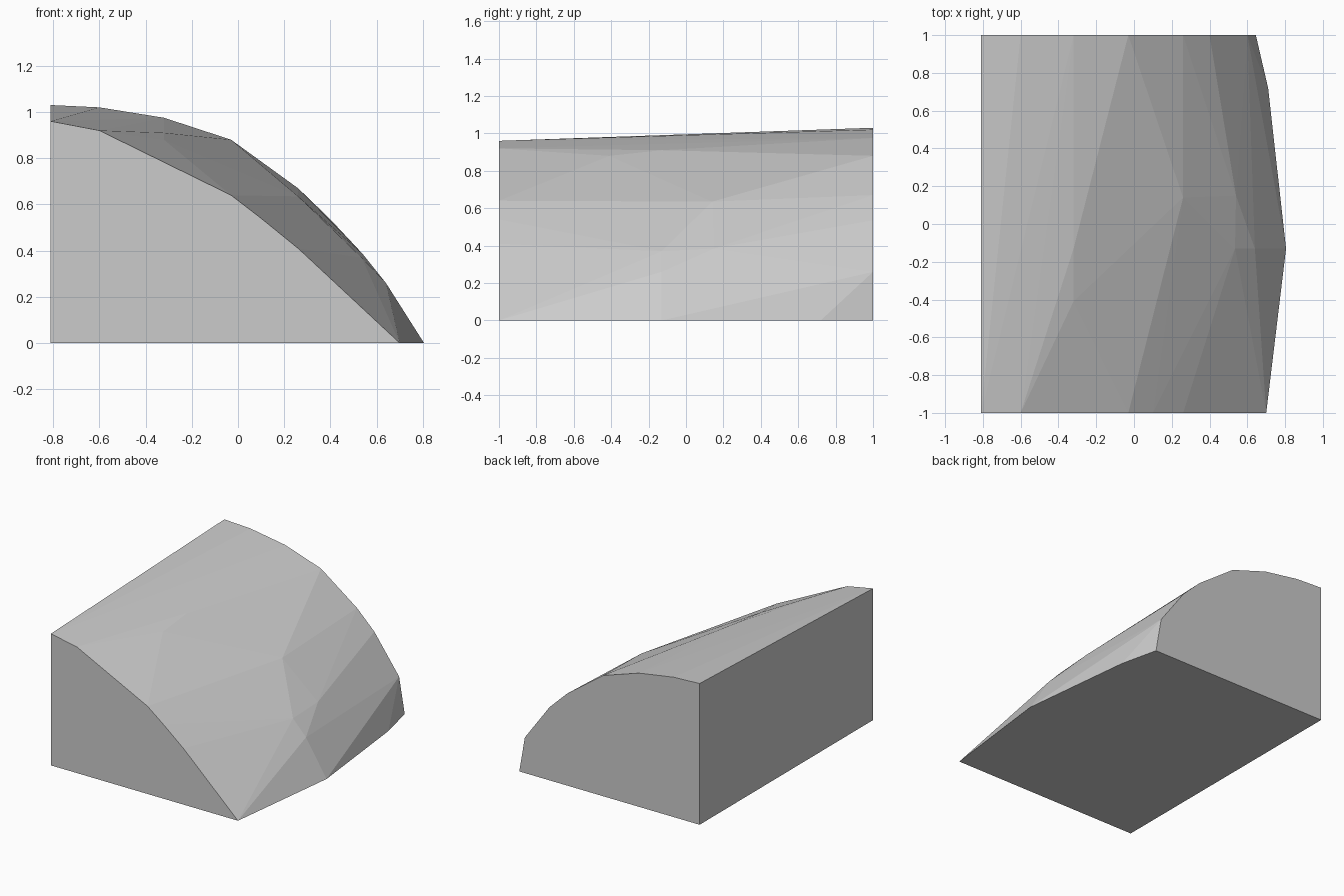
import bpy
import bmesh
import math

if "Cube" in bpy.data.objects:
    bpy.data.objects.remove(bpy.data.objects["Cube"])

# Curved upper profiles (x, z) of the two flat end faces
FRONT = [(-0.81, 0.96), (-0.60, 0.92), (-0.03, 0.64), (0.10, 0.54),
         (0.26, 0.41), (0.70, 0.0), (-0.81, 0.0)]
BACK = [(-0.81, 1.03), (-0.60, 1.02), (-0.32, 0.975), (-0.03, 0.88),
        (0.26, 0.67), (0.40, 0.535), (0.60, 0.26), (0.645, 0.0), (-0.81, 0.0)]

# Facet corners on the bulging side between the ends
BULGE = [(0.71, 0.72, 0.0), (0.805, -0.13, 0.0), (0.64, -0.13, 0.26),
         (0.535, -0.13, 0.37), (0.54, 0.15, 0.385), (0.355, 0.15, 0.54),
         (0.26, 0.14, 0.635), (-0.32, -0.13, 0.91), (-0.32, -0.41, 0.88)]

points = [(x, -1.0, z) for x, z in FRONT]
points += [(x, 1.0, z) for x, z in BACK] + BULGE

# Skin the corners into one faceted solid
bm = bmesh.new()
for p in points:
    bm.verts.new(p)
bmesh.ops.convex_hull(bm, input=bm.verts[:])
bmesh.ops.delete(bm, geom=[v for v in bm.verts if not v.link_faces], context='VERTS')

# Merge coplanar triangles of the flat sides
bmesh.ops.dissolve_limit(bm, angle_limit=math.radians(0.2),
                         verts=bm.verts[:], edges=bm.edges[:])
bmesh.ops.recalc_face_normals(bm, faces=bm.faces[:])

mesh = bpy.data.meshes.new("curved_block")
bm.to_mesh(mesh)
bm.free()

# Single grey surface
grey = bpy.data.materials.new("light grey")
grey.diffuse_color = (0.6, 0.6, 0.6, 1.0)
grey.use_nodes = True
grey.node_tree.nodes["Principled BSDF"].inputs["Base Color"].default_value = grey.diffuse_color
mesh.materials.append(grey)

block = bpy.data.objects.new("curved_block", mesh)
bpy.context.collection.objects.link(block)
